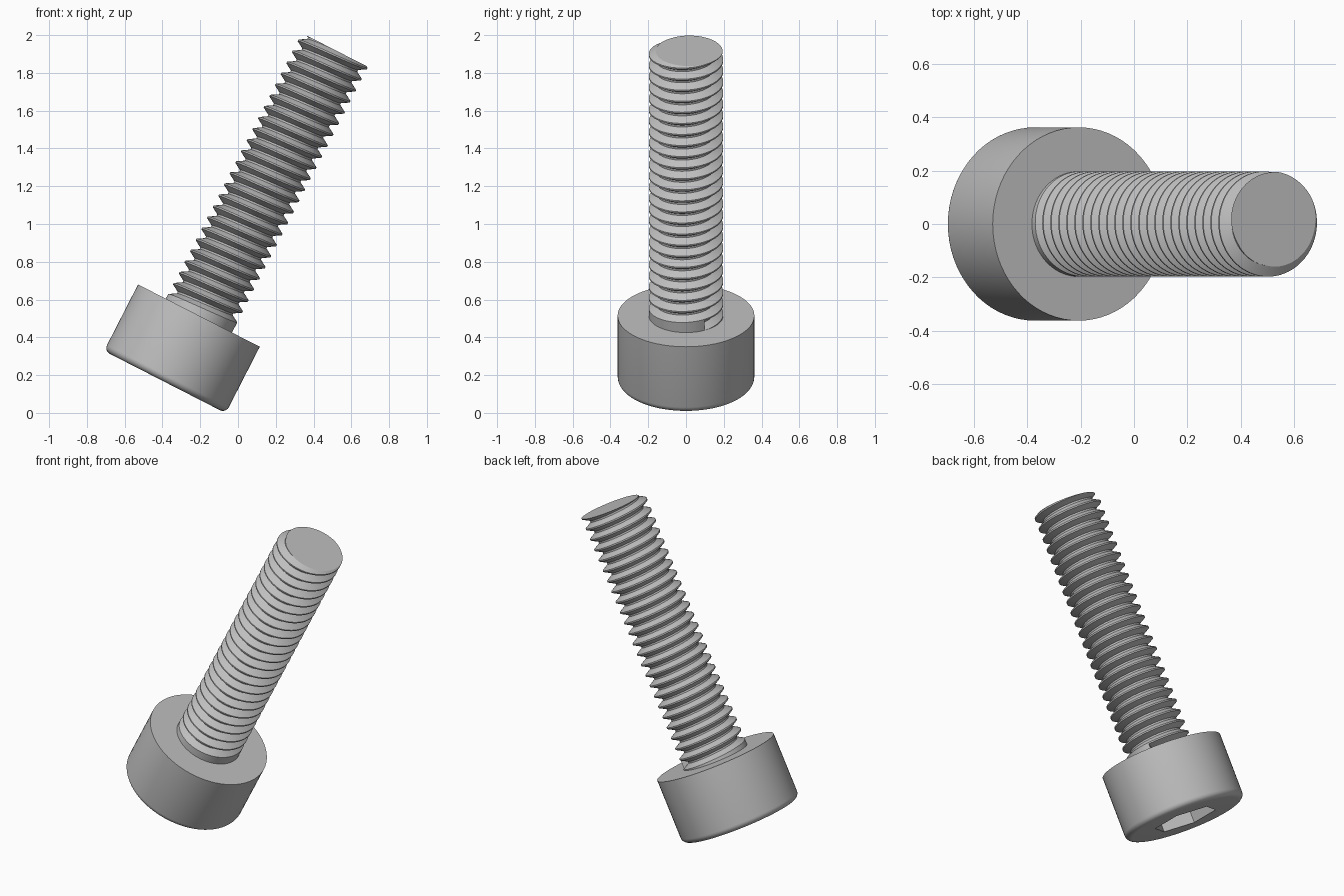
import bpy, bmesh
from math import sin, cos, pi, radians
from mathutils import Matrix

if "Cube" in bpy.data.objects:
    bpy.data.objects.remove(bpy.data.objects["Cube"], do_unlink=True)

HEAD_R, HEAD_H, FILLET = 0.362, 0.395, 0.035
SHANK_R, ROOT_R, LENGTH, PITCH = 0.197, 0.157, 1.58, 0.0658
SOCKET_R, SOCKET_DEPTH = 0.19, 0.2
SEGS = 72
# Local origin is the middle of the head's bearing face, local z runs along the shank
POSE = Matrix.Translation((-0.207, 0, 0.515)) @ Matrix.Rotation(radians(27.1), 4, 'Y')

steel = bpy.data.materials.new("grey_steel")
steel.use_nodes = True
GREY = (0.52, 0.52, 0.52, 1)
steel.diffuse_color = GREY
steel.node_tree.nodes["Principled BSDF"].inputs["Base Color"].default_value = GREY


def finish(bm, name):
    bm.transform(POSE)
    mesh = bpy.data.meshes.new(name)
    bm.to_mesh(mesh)
    bm.free()
    mesh.materials.append(steel)
    obj = bpy.data.objects.new(name, mesh)
    bpy.context.collection.objects.link(obj)
    return obj


def select_only(obj):
    bpy.ops.object.select_all(action='DESELECT')
    obj.select_set(True)
    bpy.context.view_layer.objects.active = obj


def lathe(name, profile, segs, start=0.0):
    """Closed solid from (radius, z) pairs listed bottom to top."""
    bm = bmesh.new()
    rings = []
    for r, z in profile:
        angles = [start + 2 * pi * i / segs for i in range(segs)]
        rings.append([bm.verts.new((r * cos(a), r * sin(a), z)) for a in angles])
    for low, high in zip(rings, rings[1:]):
        for i in range(segs):
            j = (i + 1) % segs
            bm.faces.new((low[i], low[j], high[j], high[i]))
    bm.faces.new(rings[0][::-1])
    bm.faces.new(rings[-1])
    return finish(bm, name)


# Cylindrical head with a rounded outer rim
rim = [(HEAD_R - FILLET + FILLET * sin(a), -HEAD_H + FILLET - FILLET * cos(a))
       for a in [pi / 2 * k / 6 for k in range(7)]]
head = lathe("head", rim + [(HEAD_R, 0)], SEGS)

# Hexagonal socket cut into the head
cutter = lathe("socket_cutter", [(SOCKET_R, -HEAD_H - 0.1),
                                 (SOCKET_R, -HEAD_H + SOCKET_DEPTH)], 6, pi / 6)
cutter.hide_render = True
cut = head.modifiers.new("socket", 'BOOLEAN')
cut.operation = 'DIFFERENCE'
cut.solver = 'EXACT'
cut.object = cutter
select_only(head)
bpy.ops.object.modifier_apply(modifier=cut.name)
bpy.data.objects.remove(cutter, do_unlink=True)

# Threaded shank: a groove profile swept up a helix, above a plain collar turn
groove = [(0, SHANK_R), (0.36, ROOT_R), (0.515, ROOT_R), (0.875, SHANK_R), (1, SHANK_R)]
START = radians(30)
COLLAR_BASE = -0.05
bm = bmesh.new()
rows = []


def add_row(i, threaded):
    a = START + 2 * pi * i / SEGS
    top = PITCH * i / SEGS
    bottom = top - PITCH if threaded else COLLAR_BASE
    row = []
    for f, r in groove:
        r = r if threaded else SHANK_R
        row.append(bm.verts.new((r * cos(a), r * sin(a), bottom + (top - bottom) * f)))
    rows.append(row)


for i in range(SEGS + 1):
    add_row(i, False)
for i in range(SEGS, 27 * SEGS):
    add_row(i, True)
for a, b in zip(rows, rows[1:]):
    for k in range(len(groove) - 1):
        bm.faces.new((a[k], b[k], b[k + 1], a[k + 1]))
bmesh.ops.remove_doubles(bm, verts=bm.verts[:], dist=0.00001)

# Flat tip
result = bmesh.ops.bisect_plane(bm, geom=bm.verts[:] + bm.edges[:] + bm.faces[:],
                                plane_co=(0, 0, LENGTH), plane_no=(0, 0, 1),
                                clear_outer=True)
tip_edges = [e for e in result["geom_cut"] if isinstance(e, bmesh.types.BMEdge)]
for face in bmesh.ops.edgeloop_fill(bm, edges=tip_edges)["faces"]:
    face.normal_update()
    if face.normal.z < 0:
        face.normal_flip()
shank = finish(bm, "threaded_shank")

for obj in (head, shank):
    select_only(obj)
    bpy.ops.object.shade_smooth_by_angle(angle=radians(30))
